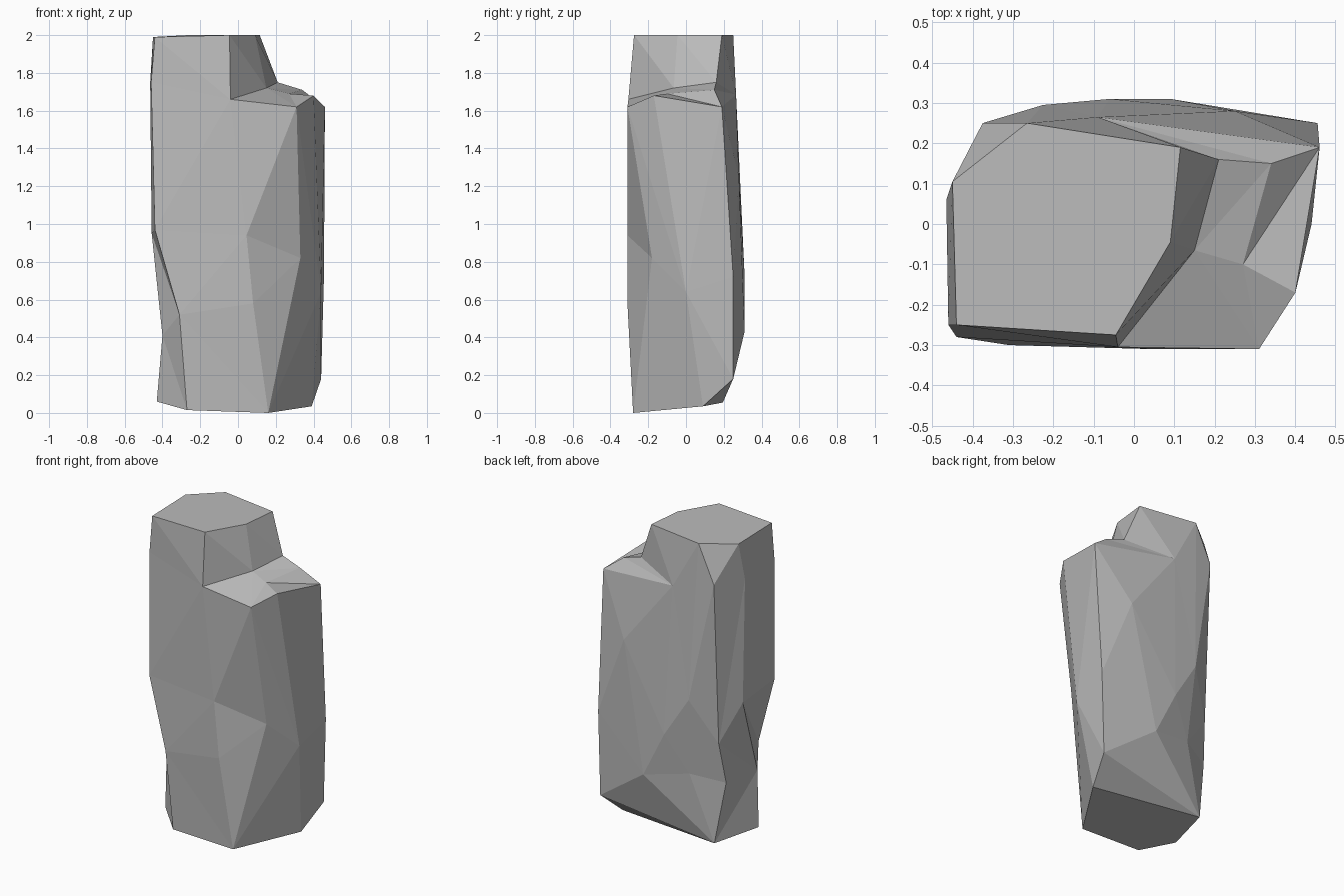
import bpy
import bmesh

cube = bpy.data.objects.get("Cube")
if cube:
    bpy.data.objects.remove(cube, do_unlink=True)

# Corners shared by neighbouring ridges
toe = (.16, -.28, 0)
right_foot = (.39, .09, .035)
heel = (-.34, .195, .055)
back_hollow = (-.2, .25, .49)
shelf_tail = (-.09, .265, 1.685)
step_foot = (.15, -.065, 1.72)
crown_right = (.09, -.045, 2)
crown_back_right = (.115, .19, 2)
crown_back = (-.265, .25, 2)

# Vertical ridges of the rock, counterclockwise from above, each from foot to crown
front_middle = [toe, (.08, -.31, .58), (.045, -.31, .94), (-.04, -.305, 1.66), (-.045, -.275, 2)]
front_right = [toe, (.33, -.18, .82), (.31, -.31, 1.62), step_foot, crown_right]
right_middle = [right_foot, (.44, 0, .64), (.4, -.17, 1.68), (.27, -.1, 1.69), step_foot, crown_right]
right_back = [right_foot, (.44, .25, .18), (.455, .25, .72), (.46, .19, 1.62),
              (.34, .15, 1.71), (.21, .16, 1.75), crown_back_right]
back_right = [heel, (.09, .31, .43), (.25, .28, 1.25), shelf_tail, crown_back_right]
back_middle = [heel, back_hollow, (-.06, .31, .73), shelf_tail, crown_back]
back_bulge = [heel, back_hollow, (-.225, .295, .99), crown_back]
back_left = [heel, (-.4, .16, .45), (-.375, .2, .71), (-.375, .25, 1.76), crown_back]
left_middle = [(-.43, -.13, .06), (-.4, -.16, .41), (-.457, .07, .95), (-.465, .06, 1.75), (-.45, .105, 1.99)]
front_left = [(-.27, -.28, .015), (-.31, -.3, .52), (-.44, -.28, .97), (-.46, -.25, 1.75), (-.44, -.25, 1.99)]

ridges = [front_middle, front_right, right_middle, right_back, back_right,
          back_middle, back_bulge, back_left, left_middle, front_left]

bm = bmesh.new()
corners = {}


def corner(point):
    """Return the one vertex that stands at this point."""
    if point not in corners:
        corners[point] = bm.verts.new(point)
    return corners[point]


def add_face(points):
    """Make a face, dropping repeated corners and collapsed faces."""
    verts = list(dict.fromkeys(corner(p) for p in points))
    if len(verts) > 2 and bm.faces.get(verts) is None:
        bm.faces.new(verts)


def skin(first, second):
    """Fill between two ridges, climbing whichever has the lower next corner."""
    i = j = 0
    while i < len(first) - 1 or j < len(second) - 1:
        climb_first = j == len(second) - 1 or (
            i < len(first) - 1 and first[i + 1][2] <= second[j + 1][2])
        if climb_first:
            add_face([first[i], second[j], first[i + 1]])
            i += 1
        else:
            add_face([first[i], second[j], second[j + 1]])
            j += 1


# Rock sides
for index, ridge in enumerate(ridges):
    skin(ridge, ridges[(index + 1) % len(ridges)])

# Flat crown and underside
add_face([ridge[-1] for ridge in ridges])
add_face([ridge[0] for ridge in reversed(ridges)])
bmesh.ops.recalc_face_normals(bm, faces=bm.faces[:])

mesh = bpy.data.meshes.new("rock_pillar")
bm.to_mesh(mesh)
bm.free()
rock = bpy.data.objects.new("rock_pillar", mesh)
bpy.context.collection.objects.link(rock)

# Plain grey stone
stone = bpy.data.materials.new("grey_stone")
stone.use_nodes = True
grey = (.5, .5, .5, 1)
stone.diffuse_color = grey
shader = next(n for n in stone.node_tree.nodes if n.type == "BSDF_PRINCIPLED")
shader.inputs["Base Color"].default_value = grey
mesh.materials.append(stone)
